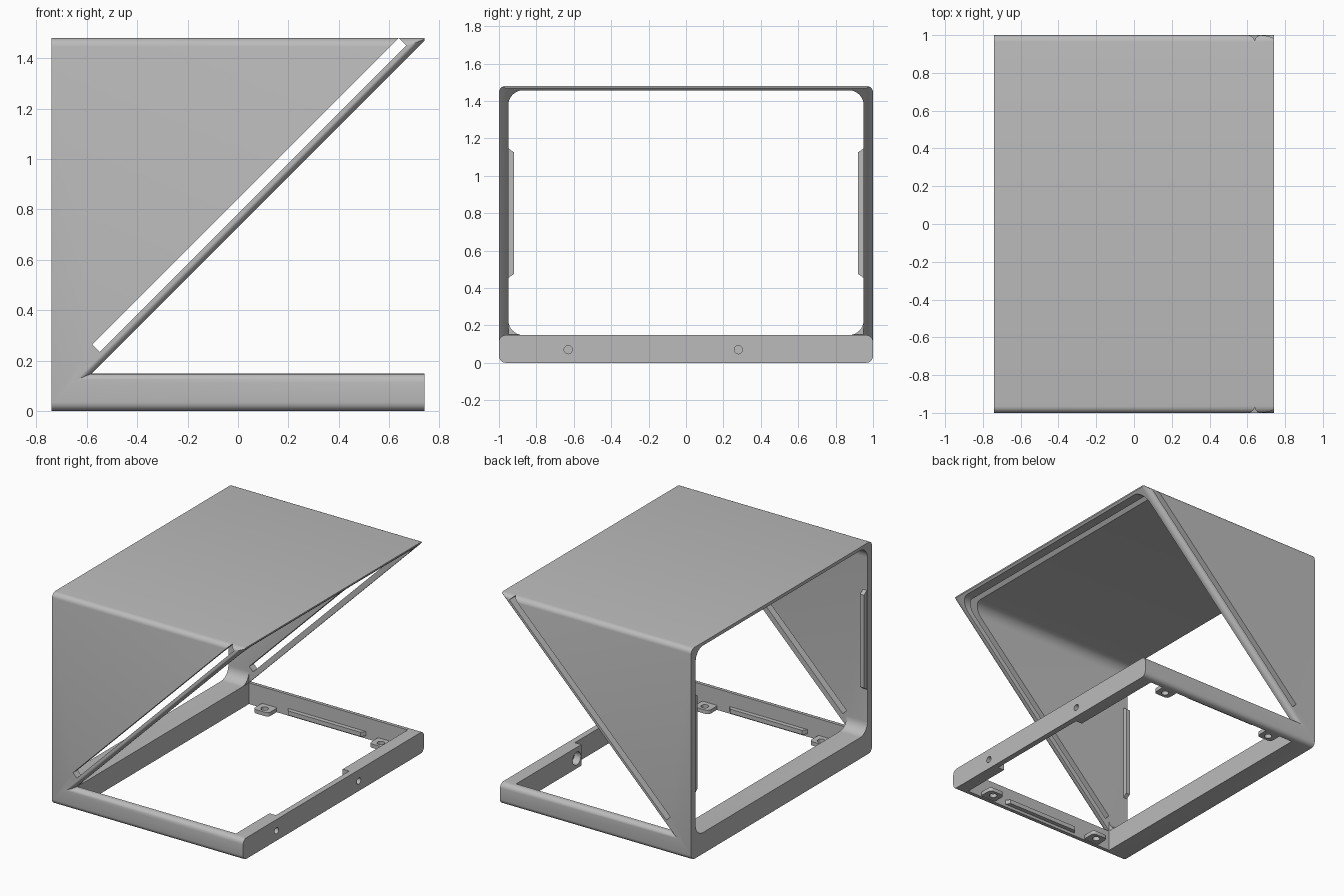
import bpy, bmesh
from math import pi, sin, cos
from mathutils import Vector, Matrix

old = bpy.data.objects.get("Cube")
if old:
    bpy.data.objects.remove(old, do_unlink=True)

grey = bpy.data.materials.new("plain_grey")
grey.use_nodes = True
grey.diffuse_color = (0.5, 0.5, 0.5, 1)
grey.node_tree.nodes["Principled BSDF"].inputs["Base Color"].default_value = (0.5, 0.5, 0.5, 1)

PLACE = {
    "x": lambda a, b, t: Vector((t, a, b)),
    "y": lambda a, b, t: Vector((a, t, b)),
    "z": lambda a, b, t: Vector((a, b, t)),
}


def prism(name, points, axis, lo, hi, fillet=0):
    """Extrude a flat outline along an axis, optionally rounding its rim."""
    bm = bmesh.new()
    put = PLACE[axis]
    low = [bm.verts.new(put(a, b, lo)) for a, b in points]
    high = [bm.verts.new(put(a, b, hi)) for a, b in points]
    bm.faces.new(low)
    bm.faces.new(high)
    for i in range(len(points)):
        j = (i + 1) % len(points)
        bm.faces.new((low[i], low[j], high[j], high[i]))
    bmesh.ops.recalc_face_normals(bm, faces=bm.faces)
    if fillet:
        # Round only the long rim edges, not the upright ends
        rim = [e for e in bm.edges
               if abs(e.verts[0].co.y - e.verts[1].co.y) < 0.01
               and abs(e.verts[0].co.x - e.verts[1].co.x) > 0.01]
        bmesh.ops.bevel(bm, geom=rim, offset=fillet, offset_type='OFFSET',
                        segments=5, profile=0.5, affect='EDGES', clamp_overlap=False)
    mesh = bpy.data.meshes.new(name)
    bm.to_mesh(mesh)
    bm.free()
    mesh.materials.append(grey)
    obj = bpy.data.objects.new(name, mesh)
    bpy.context.collection.objects.link(obj)
    return obj


def rect(a0, a1, b0, b1):
    return [(a0, b0), (a1, b0), (a1, b1), (a0, b1)]


def circle(a, b, r, n=24):
    return [(a + r * cos(2 * pi * i / n), b + r * sin(2 * pi * i / n)) for i in range(n)]


def rounded(a0, a1, b0, b1, r, n=8):
    corners = [(a1 - r, b1 - r), (a0 + r, b1 - r), (a0 + r, b0 + r), (a1 - r, b0 + r)]
    return [(ca + r * cos((q + i / n) * pi / 2), cb + r * sin((q + i / n) * pi / 2))
            for q, (ca, cb) in enumerate(corners) for i in range(n + 1)]


def combine(obj, tool, operation='DIFFERENCE'):
    tool.hide_render = True
    mod = obj.modifiers.new("cut", 'BOOLEAN')
    mod.operation = operation
    mod.solver = 'EXACT'
    mod.object = tool
    bpy.context.view_layer.objects.active = obj
    bpy.ops.object.modifier_apply(modifier=mod.name)
    bpy.data.objects.remove(tool, do_unlink=True)


def smooth(obj):
    bpy.ops.object.select_all(action='DESELECT')
    obj.select_set(True)
    bpy.context.view_layer.objects.active = obj
    bpy.ops.object.shade_smooth_by_angle(angle=0.5)


# Wedge-shaped housing with a low base, trimmed square at both ends
outline = [(-0.78, 0), (0.78, 0), (0.78, 0.148), (-0.582, 0.148), (0.75, 1.48), (-0.78, 1.48)]
housing = prism("housing", outline, "y", -1, 1, fillet=0.035)
combine(housing, prism("trim", rect(-0.74, 0.74, -1, 2), "y", -2, 2), 'INTERSECT')

# Hollow through the back, and open floor
combine(housing, prism("tunnel", rounded(-0.95, 0.95, 0.148, 1.457, 0.08), "x", -1, 1))
combine(housing, prism("floor_opening", rect(-0.58, 0.65, -0.95, 0.95), "z", -0.2, 0.3))

# Slanted panel slot through both sides and the ceiling
slot = prism("panel_slot", rect(-0.86, 0.86, -0.021, 0.021), "y", -1.2, 1.2)
slot.data.transform(Matrix.Translation((0.045, 0, 0.857)) @ Matrix.Rotation(-pi / 4, 4, 'Y'))
combine(housing, slot)

# Thin middle of the front bar and its two counterbored screw holes
combine(housing, prism("bar_relief", rect(0.6, 0.7, -0.58, 0.23), "z", -0.2, 0.3))
for y in (-0.63, 0.28):
    combine(housing, prism("screw_hole", circle(y, 0.07, 0.022), "x", 0.6, 0.8))
    combine(housing, prism("counterbore", circle(y, 0.07, 0.045), "x", 0.6, 0.7))
smooth(housing)

# Catch rails and screw tabs, on both sides
for side, s in (("left", 1), ("right", -1)):
    wall, tip = s * 0.955, s * 0.92
    prism(side + "_upright_rail",
          [(wall, 0.45), (tip, 0.475), (tip, 1.125), (wall, 1.15)], "x", -0.735, -0.705)
    prism(side + "_base_rail",
          [(-0.28, wall), (-0.255, tip), (0.305, tip), (0.33, wall)], "z", 0.02, 0.05)
    for end, x in (("front", 0.48), ("back", -0.42)):
        y0, y1 = sorted((s * 0.85, s * 0.96))
        tab = prism(f"{side}_{end}_tab", rounded(x - 0.06, x + 0.06, y0, y1, 0.025, 4),
                    "z", 0.005, 0.032)
        combine(tab, prism("tab_hole", circle(x, s * 0.895, 0.025), "z", -0.1, 0.1))
        smooth(tab)
